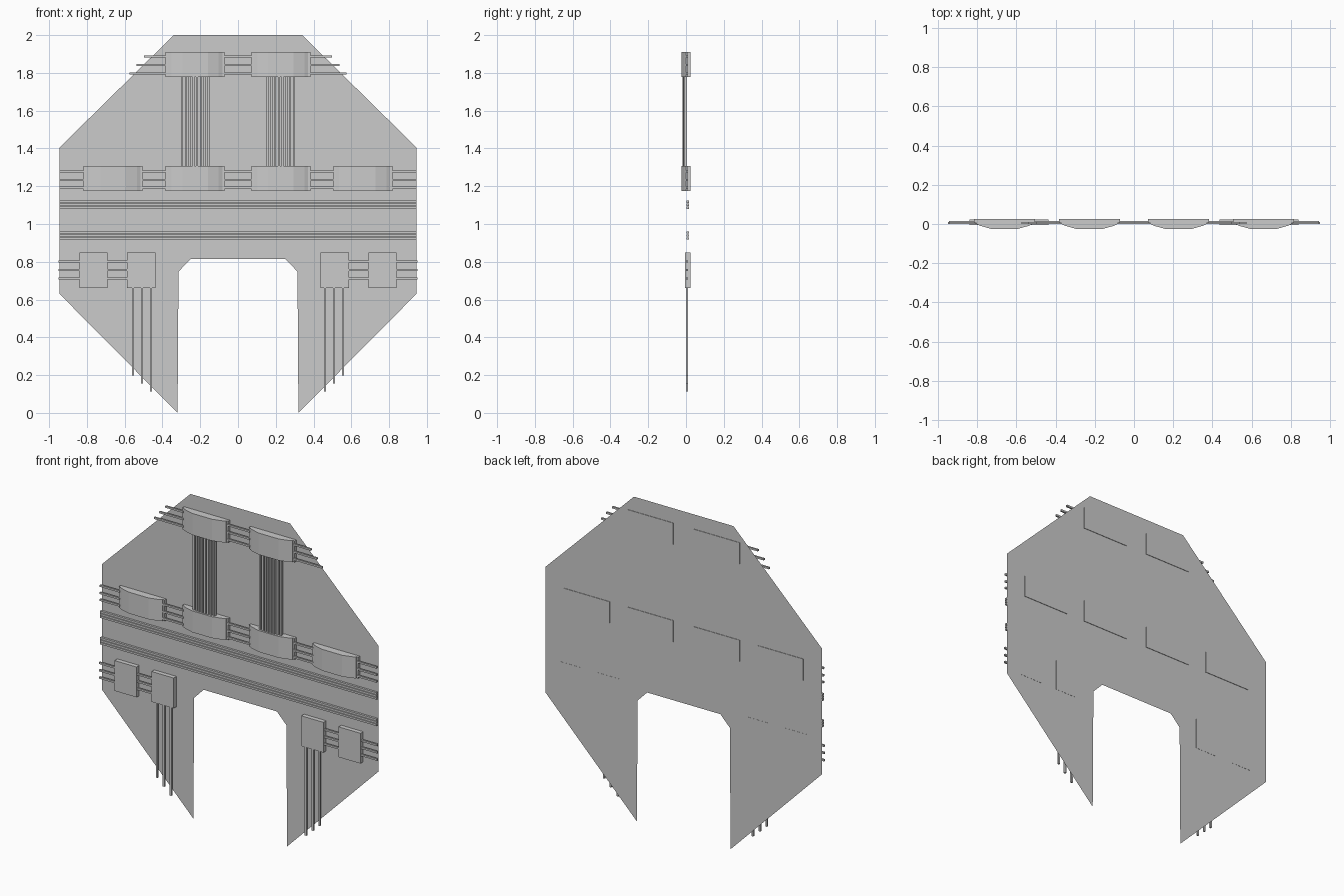
import bpy, bmesh

if "Cube" in bpy.data.objects:
    bpy.data.objects.remove(bpy.data.objects["Cube"])


def finish(name, bm):
    bmesh.ops.recalc_face_normals(bm, faces=bm.faces)
    me = bpy.data.meshes.new(name)
    bm.to_mesh(me)
    bm.free()
    ob = bpy.data.objects.new(name, me)
    bpy.context.collection.objects.link(ob)
    return ob


def prism(bm, pts, z0, z1):
    # closed extrusion of an (x, y) profile
    face = bm.faces.new([bm.verts.new((x, y, z0)) for x, y in pts])
    ext = bmesh.ops.extrude_face_region(bm, geom=[face])
    for v in ext["geom"]:
        if isinstance(v, bmesh.types.BMVert):
            v.co.z = z1


def box(bm, x0, x1, y0, y1, z0, z1):
    prism(bm, [(x0, y0), (x1, y0), (x1, y1), (x0, y1)], z0, z1)


def mirrored(name, boxes):
    # every box is built on the right and repeated on the left
    bm = bmesh.new()
    for x0, x1, y0, y1, z0, z1 in boxes:
        box(bm, x0, x1, y0, y1, z0, z1)
        box(bm, -x1, -x0, y0, y1, z0, z1)
    return finish(name, bm)


# thin backing panel with notch
half = [(0.34, 2.0), (0.945, 1.405), (0.945, 0.63), (0.32, 0.0),
        (0.315, 0.748), (0.25, 0.815)]
outline = half + [(-x, z) for x, z in reversed(half)]
bm = bmesh.new()
bm.faces.new([bm.verts.new((x, 0.022, z)) for x, z in outline])
panel = finish("backing_panel", bm)

# faceted, bulging blocks
side = [(0.156, 0.025), (0.156, 0.005), (0.144, 0.005), (0.144, 0.0),
        (0.125, -0.009), (0.068, -0.025)]
profile = side + [(-x, y) for x, y in reversed(side)]
for row, centres, z0, z1 in (("upper", (0.227,), 1.777, 1.91),
                             ("middle", (0.227, 0.661), 1.176, 1.308)):
    bm = bmesh.new()
    for c in centres:
        for s in (-1, 1):
            prism(bm, [(s * c + x, y) for x, y in profile], z0, z1)
    finish(row + "_blocks", bm)

# plain lower blocks
mirrored("lower_blocks", [(a, b, -0.005, 0.023, 0.661, 0.848)
                          for a, b in ((0.436, 0.587), (0.69, 0.84))])

W = 0.0055  # half thickness of a rod
Y0, Y1 = 0.0, 0.011

# horizontal rods, three per row
rods = []
for z, end in ((1.887, 0.497), (1.842, 0.538), (1.797, 0.574)):
    rods += [(0, 0.08, Y0, Y1, z - W, z + W), (0.375, end, Y0, Y1, z - W, z + W)]
mirrored("upper_rods", rods)
rods = []
for z in (1.279, 1.234, 1.192):
    for a, b in ((0, 0.08), (0.375, 0.515), (0.81, 0.945)):
        rods.append((a, b, Y0, Y1, z - W, z + W))
mirrored("middle_rods", rods)
rods = []
for z in (0.801, 0.756, 0.711):
    for a, b in ((0.58, 0.70), (0.83, 0.95)):
        rods.append((a, b, Y0, Y1, z - W, z + W))
mirrored("lower_rods", rods)

# hanging rods under the lower blocks
mirrored("hanging_rods", [(x - W, x + W, Y0, Y1, zb, 0.67)
                          for x, zb in ((0.461, 0.113), (0.509, 0.156), (0.555, 0.198))])

# vertical bundles joining the upper and middle blocks
rods = []
for i in range(8):
    x = 0.157 + i * 0.0199
    y = -0.005 - 0.007 * (1 - ((i - 3.5) / 3.5) ** 2)
    rods.append((x - W, x + W, y - W, y + 2 * W, 1.30, 1.785))
mirrored("vertical_bundles", rods)

# full-width rails, grouped in threes
bm = bmesh.new()
for zc in (1.102, 0.939):
    for k in (-1, 0, 1):
        z = zc + k * 0.0155
        box(bm, -0.945, 0.945, 0.003, 0.016, z - 0.006, z + 0.006)
finish("long_rails", bm)
